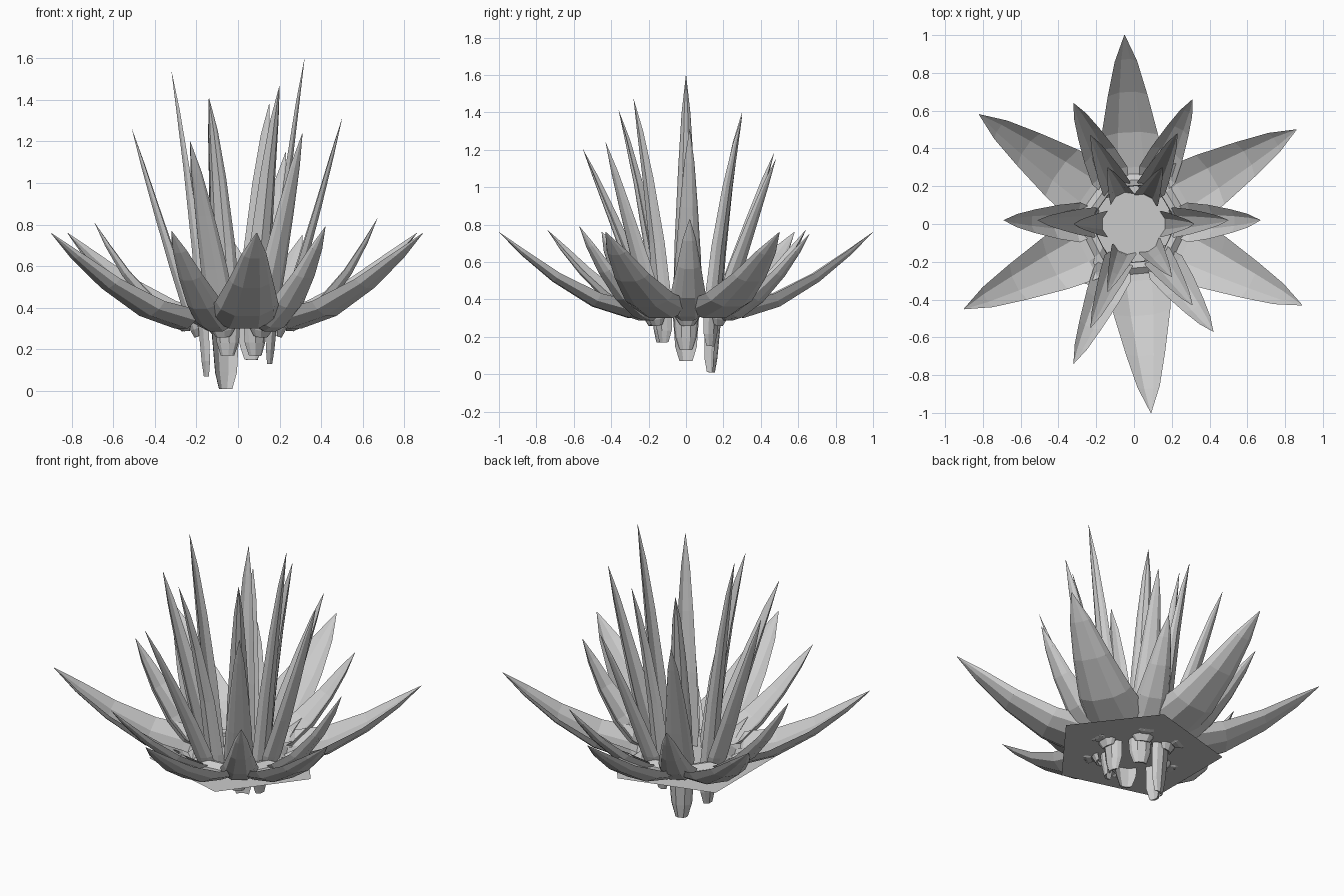
import bpy
from mathutils import Vector

if "Cube" in bpy.data.objects:
    bpy.data.objects.remove(bpy.data.objects["Cube"])

# (position along leaf, relative width)
STATIONS = [(0, .5), (.05, .82), (.16, 1), (.42, .86), (.68, .6), (.87, .34), (1, .01)]
# channelled cross-section: (across, depth) in widths, closed loop
SECTION = [(-.5, .2), (-.42, .02), (-.2, -.12), (.2, -.12), (.42, .02), (.5, .2), (.2, .02), (-.2, .02)]


def make_mesh(name, verts, faces):
    me = bpy.data.meshes.new(name)
    me.from_pydata(verts, [], faces)
    ob = bpy.data.objects.new(name, me)
    bpy.context.collection.objects.link(ob)
    return ob


def leaf(name, tip, base_r, base_z, width, bend_r, bend_z, depth):
    """Tapered channel swept along a curve from the crown to the tip."""
    tip = Vector(tip)
    out = Vector((tip.x, tip.y, 0)).normalized()
    side = Vector((-out.y, out.x, 0))
    a = out * base_r + Vector((0, 0, base_z))
    b = out * bend_r + Vector((0, 0, bend_z))
    verts, faces, n = [], [], len(SECTION)
    for t, k in STATIONS:
        p = a * (1 - t) ** 2 + b * 2 * t * (1 - t) + tip * t * t
        tangent = ((b - a) * (1 - t) + (tip - b) * t).normalized()
        normal = tangent.cross(side)
        if normal.dot(out) > 0:
            normal.negate()
        w = width * k
        verts += [p + side * (u * w) + normal * (v * w * depth) for u, v in SECTION]
    for i in range(len(STATIONS) - 1):
        for j in range(n):
            c, d = i * n + j, i * n + (j + 1) % n
            faces.append((c, d, d + n, c + n))
    faces.append(tuple(range(n))[::-1])
    make_mesh(name, verts, faces)


# flat five-sided crown plate
make_mesh("crown_plate", [(.48, 0, .293), (.15, .43, .293), (-.39, .28, .293),
                          (-.39, -.28, .293), (.15, -.43, .293)], [(0, 1, 2, 3, 4)])

# broad spreading outer leaves
for i, (x, y) in enumerate([(.86, .5), (.89, -.43), (.09, -1), (-.9, -.45), (-.82, .58), (-.05, 1)]):
    leaf(f"outer_leaf_{i}", (x, y, .76), .2, .335, .35, .5, .29, .8)

# half-raised middle leaves
for i, tip in enumerate([(.67, .02, .83), (.31, .66, .75), (-.32, .64, .77),
                         (-.69, .02, .81), (-.32, -.74, .77), (.42, -.57, .79)]):
    leaf(f"middle_leaf_{i}", tip, .23, .3, .21, .46, .36, 1)

# steep inner leaves
for i, tip in enumerate([(.5, .02, 1.31), (.23, .48, 1.15), (-.23, .47, 1.18),
                         (-.51, .02, 1.26), (-.23, -.55, 1.2), (.31, -.43, 1.24)]):
    leaf(f"inner_leaf_{i}", tip, .2, .26, .16, .32, .6, 1)

# near-vertical heart leaves, roots reaching below the plate
for i, (*tip, z) in enumerate([(.32, 0, 1.6, .13), (.15, .3, 1.38, .15), (-.14, .3, 1.4, .01),
                               (-.32, 0, 1.54, .07), (-.14, -.36, 1.41, .17), (.2, -.28, 1.47, .17)]):
    leaf(f"heart_leaf_{i}", tip, .155, z, .14, .2, .8, 1.1)
